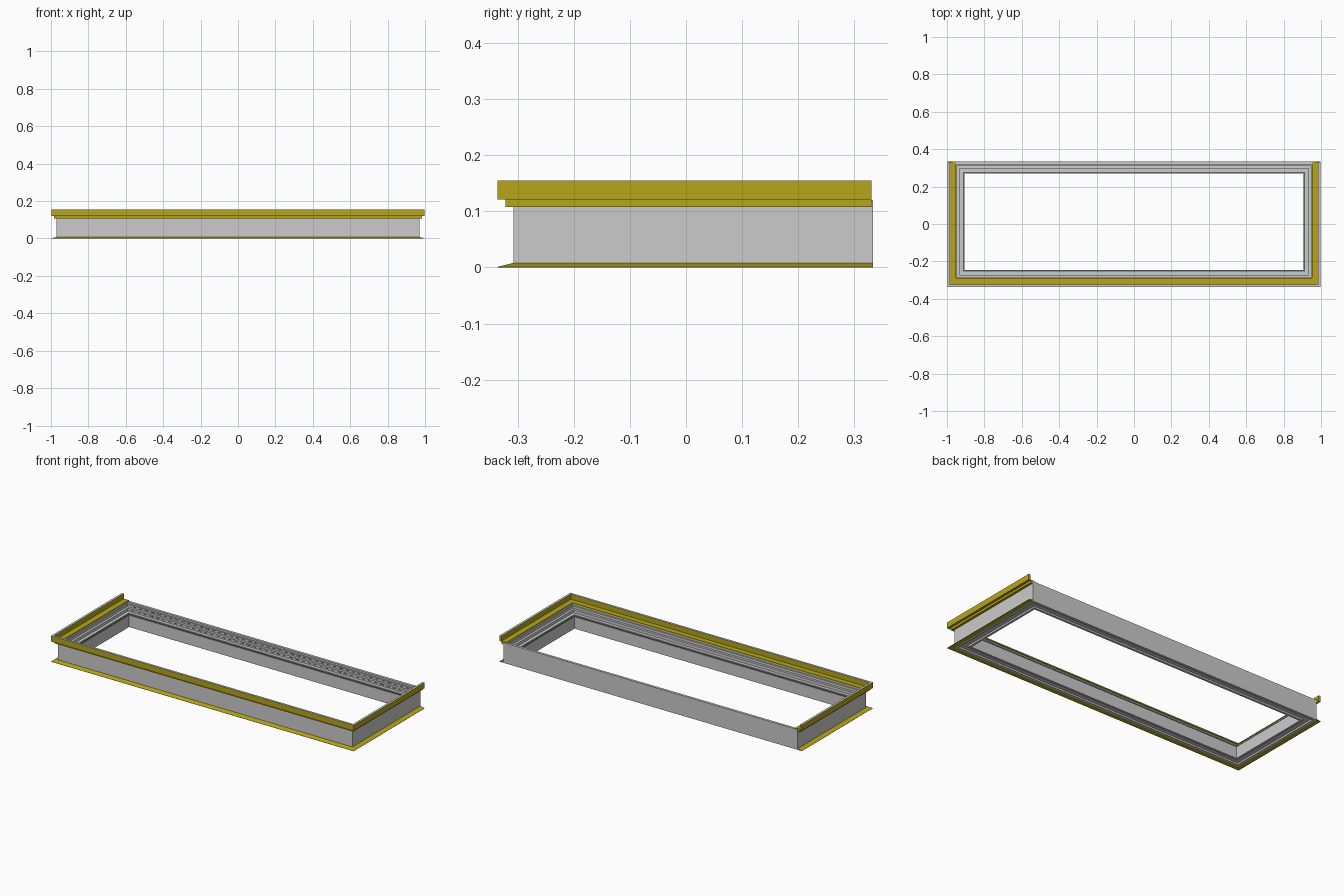
import bpy, bmesh

if "Cube" in bpy.data.objects:
    bpy.data.objects.remove(bpy.data.objects["Cube"])

X, FRONT, BACK = 0.97, -0.308, 0.333   # outer wall planes of the frame


def material(name, color):
    m = bpy.data.materials.new(name)
    m.diffuse_color = color
    m.use_nodes = True
    m.node_tree.nodes["Principled BSDF"].inputs["Base Color"].default_value = m.diffuse_color
    return m


yellow = material("yellow", (0.47, 0.38, 0.01, 1))
green = material("green", (0.03, 0.3, 0.08, 1))
dark = material("dark", (0.12, 0.12, 0.12, 1))


def finish(name, bm, mat=None):
    bmesh.ops.recalc_face_normals(bm, faces=bm.faces)
    me = bpy.data.meshes.new(name)
    bm.to_mesh(me)
    bm.free()
    ob = bpy.data.objects.new(name, me)
    bpy.context.collection.objects.link(ob)
    if mat:
        me.materials.append(mat)
    return ob


def sweep(name, profile, closed, mat=None, end=0.331):
    """Mitred sweep of (outward offset, z) points; open sweeps skip the back."""
    bm = bmesh.new()
    rings = []
    for sx, back in ((1, True), (1, False), (-1, False), (-1, True)):
        ring = []
        for o, z in profile:
            y = FRONT - o
            if back:
                y = BACK + o if closed else end
            ring.append(bm.verts.new((sx * (X + o), y, z)))
        rings.append(ring)
    n = len(profile)
    for i in range(4 if closed else 3):
        a, b = rings[i], rings[(i + 1) % 4]
        for j in range(n):
            k = (j + 1) % n
            bm.faces.new((a[j], a[k], b[k], b[j]))
    if not closed:
        bm.faces.new(rings[0])
        bm.faces.new(rings[3])
    return finish(name, bm, mat)


def boxes(name, items, mat=None):
    bm = bmesh.new()
    for c, s in items:
        vs = bmesh.ops.create_cube(bm, size=1)["verts"]
        bmesh.ops.scale(bm, vec=s, verts=vs)
        bmesh.ops.translate(bm, vec=c, verts=vs)
    return finish(name, bm, mat)


# Grey stepped frame, with a shallow channel underneath
sweep("frame", [(0, 0), (0, 0.12), (-0.015, 0.12), (-0.015, 0.11),
                (-0.022, 0.11), (-0.022, 0.095), (-0.036, 0.095),
                (-0.036, 0.078), (-0.055, 0.078), (-0.055, 0.07),
                (-0.063, 0.07), (-0.063, 0), (-0.05, 0), (-0.05, 0.01),
                (-0.015, 0.01), (-0.015, 0)], True)

# Yellow upper trim: ledge, stepped underside and upright lip on three sides
sweep("upper_trim", [(0, 0.108), (0.014, 0.108), (0.014, 0.121), (0.028, 0.121),
                     (0.028, 0.154), (0.015, 0.154), (0.015, 0.125),
                     (-0.018, 0.125), (-0.018, 0.12), (0, 0.12)], False, yellow)
sweep("lip_cap", [(0.015, 0.154), (0.028, 0.154), (0.028, 0.155), (0.015, 0.155)], False)

# Yellow sloped base flange
sweep("base_flange", [(0, 0), (0.028, 0), (0.028, 0.001), (0, 0.008)],
      False, yellow, BACK)

# Dark gasket along the inner step
sweep("gasket", [(-0.055, 0.07), (-0.055, 0.073), (-0.06, 0.073), (-0.06, 0.07)],
      True, dark)

# Green seal on the right inner edge
boxes("green_seal", [((0.909, 0.0125, 0.071), (0.004, 0.51, 0.004))], green)

# Rows of small slots on the back steps
slots = []
for i in range(46):
    x = -0.9 + i * 0.04
    slots.append(((x, BACK - 0.022, 0.103), (0.02, 0.002, 0.005)))
    slots.append(((x, BACK - 0.036, 0.087), (0.02, 0.002, 0.005)))
boxes("drain_slots", slots, dark)
